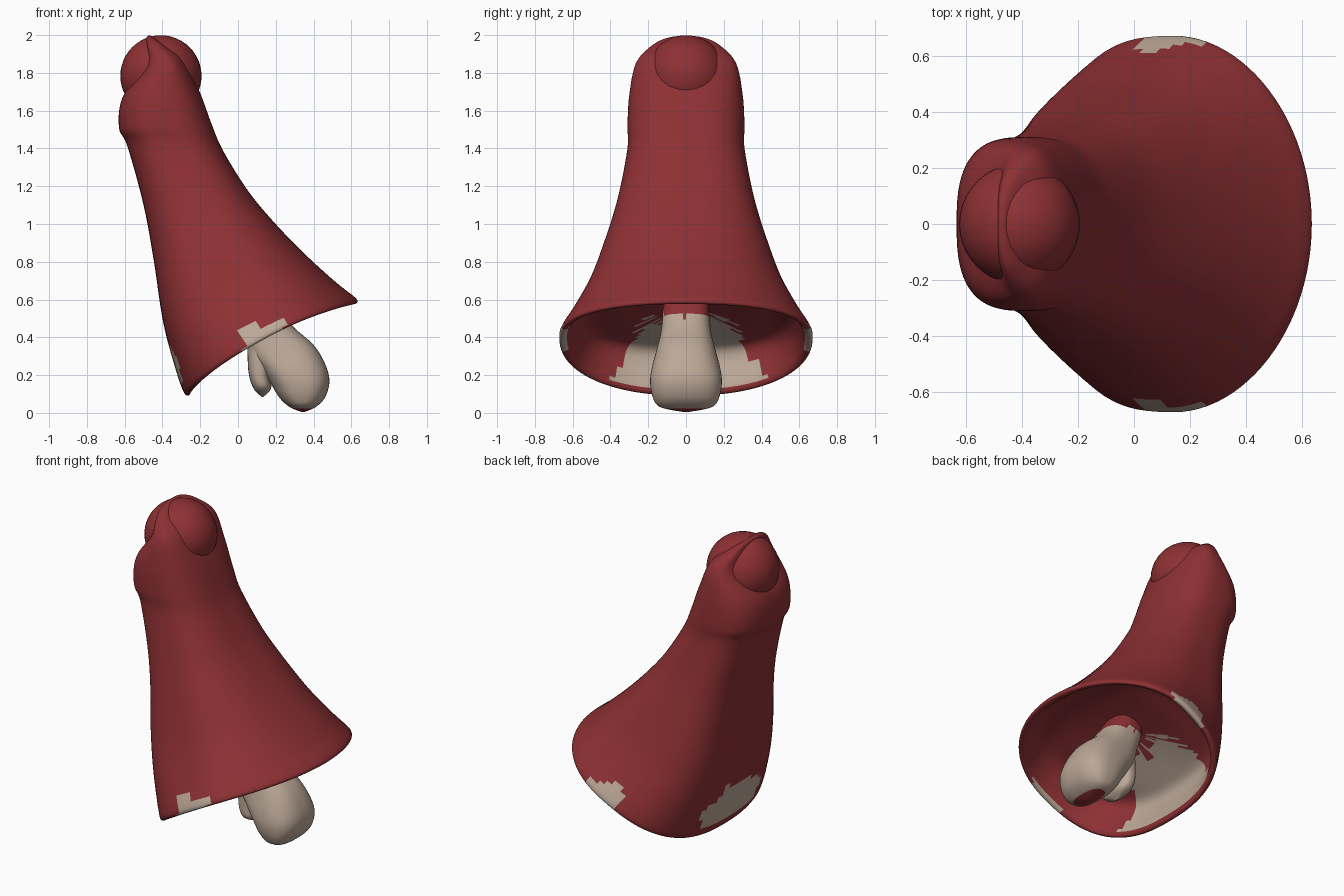
import bpy, bmesh, math, random
from mathutils import Vector

if "Cube" in bpy.data.objects:
    bpy.data.objects.remove(bpy.data.objects["Cube"])

random.seed(4)
SEG = 96
JAG = [random.uniform(-0.035, 0.035) for _ in range(SEG)]


def material(name, color):
    m = bpy.data.materials.new(name)
    m.diffuse_color = color
    m.use_nodes = True
    m.node_tree.nodes["Principled BSDF"].inputs["Base Color"].default_value = m.diffuse_color
    return m


RED = material("red_cloth", (0.27, 0.03, 0.034, 1))
TAN = material("tan_skin", (0.50, 0.39, 0.31, 1))


def catmull(a, b, c, d, t):
    return [0.5 * (2 * q + (r - p) * t + (2 * p - 5 * q + 4 * r - s) * t * t
                   + (3 * q - p - 3 * r + s) * t ** 3) for p, q, r, s in zip(a, b, c, d)]


def tip(x, z):
    return (x - 0.005, z, x + 0.005, z, 0.01)


def inset(k, d):
    """Shrink a ring inwards by d."""
    a, b = Vector(k[0:2]), Vector(k[2:4])
    u = (b - a).normalized() * d
    return (*(a + u), *(b - u), k[4] - d)


def ring_points(k):
    """Ring from left x,z, right x,z and half width; wide rings are rounder and bowed."""
    left, right, w = Vector((k[0], 0, k[1])), Vector((k[2], 0, k[3])), k[4]
    mid, half = (left + right) / 2, (right - left) / 2
    up = Vector((-half.z, 0, half.x)).normalized()
    bow = max(0, 0.23 * (w - 0.36))
    front = 2 + min(0.55, max(0, (0.67 - w) * 1.6))
    back = 2.6 + 0.7 * max(0, 1 - abs(w - 0.46) / 0.2)
    pts = []
    for i in range(SEG):
        a = 2 * math.pi * i / SEG
        c, s = math.cos(a), math.sin(a)
        e = front if c > 0 else back
        u = math.copysign(abs(c) ** (2 / e), c)
        v = math.copysign(abs(s) ** (2 / e), s)
        pts.append(mid + half * u + Vector((0, w * v, 0)) + up * bow * v * v)
    return pts


def loft(name, keys, is_tan, steps=6):
    bm = bmesh.new()
    rings = []
    n = len(keys)
    for i in range(n - 1):
        q = [keys[max(i - 1, 0)], keys[i], keys[i + 1], keys[min(i + 2, n - 1)]]
        for j in range(steps):
            rings.append((i + j / steps, catmull(*q, j / steps)))
    rings.append((n - 1, keys[-1]))
    rows = [(t, [bm.verts.new(p) for p in ring_points(k)]) for t, k in rings]
    for (t, a), (_, b) in zip(rows, rows[1:]):
        for i in range(SEG):
            j = (i + 1) % SEG
            f = bm.faces.new((a[i], a[j], b[j], b[i]))
            f.material_index = int(is_tan(t, f.calc_center_median(), JAG[i]))
    for _, r in (rows[0], rows[-1]):
        bm.faces.new(r)
    bmesh.ops.recalc_face_normals(bm, faces=bm.faces[:])
    for f in bm.faces:
        f.smooth = True
    me = bpy.data.meshes.new(name)
    bm.to_mesh(me)
    bm.free()
    me.materials.append(RED)
    me.materials.append(TAN)
    ob = bpy.data.objects.new(name, me)
    bpy.context.collection.objects.link(ob)


# Sleeve: outer shell from the flared rim up to the shoulder ridge
shell = [
    (-0.285, 0.105, 0.63, 0.60, 0.67),
    (-0.345, 0.28, 0.52, 0.69, 0.595),
    (-0.40, 0.50, 0.36, 0.835, 0.505),
    (-0.445, 0.80, 0.19, 1.01, 0.425),
    (-0.50, 1.10, 0.05, 1.18, 0.36),
    (-0.585, 1.41, -0.08, 1.39, 0.31),
    (-0.63, 1.51, -0.14, 1.53, 0.31),
    (-0.612, 1.67, -0.203, 1.70, 0.30),
    (-0.50, 1.83, -0.285, 1.87, 0.265),
    (-0.49, 1.94, -0.385, 1.95, 0.18),
    (-0.485, 1.985, -0.44, 1.985, 0.10),
]
# Cavity: shallow bowl inside the rim
cavity = [tip(0.04, 0.57), (-0.21, 0.40, 0.30, 0.66, 0.38),
          inset(shell[1], 0.05), inset(shell[0], 0.04)]


def sleeve_tan(t, c, jag):
    if t < 2.9:      # worn patch inside the cavity
        return c.x < 0.08 and abs(c.y) < 0.44 - 0.6 * (c.z - 0.12) + jag and c.z < 0.5 + jag
    if t < 4.2:      # rim stays mostly red
        return 0.03 < c.x < 0.25 and abs(c.y) > 0.5
    side = 0.02 < c.x < 0.27 and abs(c.y) > 0.45 and c.z < 0.475 + jag
    under = c.x < -0.2 and abs(c.y) < 0.29 and c.z < 0.45 - abs(c.y) * 0.5 + jag
    return side or under


loft("sleeve", cavity + shell + [tip(-0.47, 1.998)], sleeve_tan)

# Hand: wrist, palm and closed fingers
hand = [
    (-0.02, 0.58, 0.17, 0.63, 0.12),
    (0.03, 0.42, 0.28, 0.47, 0.13),
    (0.06, 0.31, 0.40, 0.36, 0.155),
    (0.12, 0.23, 0.463, 0.255, 0.18),
    (0.17, 0.16, 0.484, 0.165, 0.19),
    (0.22, 0.08, 0.46, 0.08, 0.175),
    (0.275, 0.03, 0.41, 0.03, 0.135),
    tip(0.345, 0.004),
]
loft("hand", hand, lambda t, c, j: 0.025 < c.z < 0.52 + j * 0.3)

# Thumb folded under the palm
thumb = [
    (0.05, 0.38, 0.20, 0.37, 0.115),
    (0.055, 0.22, 0.17, 0.21, 0.12),
    (0.082, 0.13, 0.175, 0.13, 0.105),
    tip(0.13, 0.085),
]
loft("thumb", thumb, lambda t, c, j: True)

# Shoulder ball joint
bpy.ops.mesh.primitive_uv_sphere_add(segments=40, ring_count=24, radius=0.215,
                                     location=(-0.408, 0, 1.784))
ball = bpy.context.object
ball.name = "shoulder_ball"
ball.data.materials.append(RED)
bpy.ops.object.shade_smooth()
